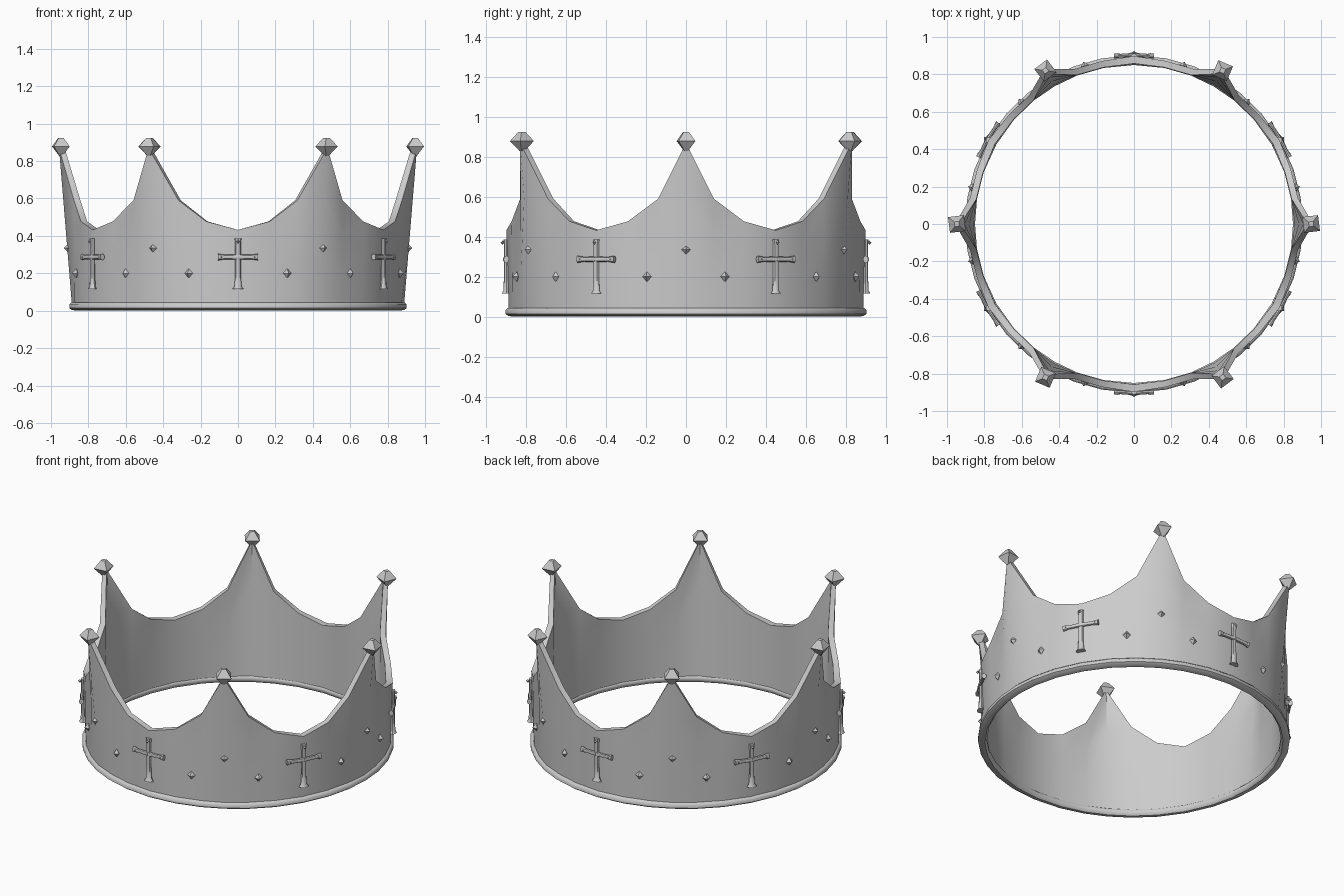
import bpy, bmesh
from math import sin, cos, pi, radians
from mathutils import Matrix, Vector

if "Cube" in bpy.data.objects:
    bpy.data.objects.remove(bpy.data.objects["Cube"])


def make(name, bm, angle=40):
    bmesh.ops.recalc_face_normals(bm, faces=bm.faces)
    me = bpy.data.meshes.new(name)
    bm.to_mesh(me)
    bm.free()
    ob = bpy.data.objects.new(name, me)
    bpy.context.collection.objects.link(ob)
    if angle:
        bpy.ops.object.select_all(action='DESELECT')
        ob.select_set(True)
        bpy.context.view_layer.objects.active = ob
        bpy.ops.object.shade_smooth_by_angle(angle=radians(angle))
    return ob


def grid_loop(bm, rings):
    """Bridge closed profiles placed around the crown axis."""
    vs = [[bm.verts.new(p) for p in ring] for ring in rings]
    n, m = len(vs), len(vs[0])
    for i in range(n):
        a, b = vs[i], vs[(i + 1) % n]
        for j in range(m):
            k = (j + 1) % m
            bm.faces.new((a[j], b[j], b[k], a[k]))


def lathe(bm, profile, sides, mat):
    """Capped turned solid along local z from (radius, height) pairs."""
    rows = [[bm.verts.new(mat @ Vector((r * cos(2 * pi * i / sides), r * sin(2 * pi * i / sides), h)))
             for i in range(sides)] for r, h in profile]
    for a, b in zip(rows, rows[1:]):
        for i in range(sides):
            k = (i + 1) % sides
            bm.faces.new((a[i], a[k], b[k], b[i]))
    bm.faces.new(rows[0][::-1])
    bm.faces.new(rows[-1])


def on_wall(deg, r, z):
    """Local frame on the band: x outward, y along the wall, z up."""
    return Matrix.Rotation(radians(deg), 4, 'Z') @ Matrix.Translation((r, 0, z))


def polar(deg, r, z):
    a = radians(deg)
    return (r * cos(a), r * sin(a), z)


# one sixth of the crown: angle from peak, top height, bottom / top outer radius, top thickness
COLS = [(0, 0.87, 0.888, 0.957, 0.03), (9, 0.59, 0.884, 0.888, 0.035),
        (19, 0.477, 0.884, 0.888, 0.035), (30, 0.432, 0.886, 0.898, 0.04),
        (41, 0.477, 0.884, 0.888, 0.035), (51, 0.59, 0.884, 0.888, 0.035)]

# pointed band
bm = bmesh.new()
rings = []
for s in range(6):
    for off, top, r0, r1, th in COLS:
        d = 60 * s + off
        ts = (0, 0.33, 0.67, 1)
        z = lambda t: 0.03 + (top - 0.03) * t
        outer = [polar(d, r0 + (r1 - r0) * t, z(t)) for t in ts]
        inner = [polar(d, r0 + (r1 - r0) * t - 0.03 + (0.03 - th) * t, z(t)) for t in ts]
        rings.append(outer + inner[::-1])
grid_loop(bm, rings)
make("crown_band", bm, 45)

# rounded base rim
bm = bmesh.new()
RIM = [(0.888, 0.004), (0.902, 0.014), (0.902, 0.032), (0.89, 0.044),
       (0.862, 0.044), (0.85, 0.032), (0.85, 0.012), (0.862, 0.0)]
grid_loop(bm, [[polar(60 * s + c[0], r, z) for r, z in RIM] for s in range(6) for c in COLS])
make("base_rim", bm, 50)

# four-sided finials on the peaks
GEM = [(0.012, -0.05), (0.06, 0), (0.018, 0.046)]
bm = bmesh.new()
for s in range(6):
    lathe(bm, GEM, 4, on_wall(60 * s, 0.947, 0.878) @ Matrix.Rotation(radians(52), 4, 'Z'))
make("peak_gems", bm, 0)


# small studs set on the band
def stud(bm, deg, r, z, size):
    lathe(bm, [(size * 0.1, -size), (size, 0), (size * 0.1, size)], 4, on_wall(deg, r, z))


bm = bmesh.new()
for s in range(6):
    stud(bm, 60 * s, 0.908, 0.335, 0.023)
    for side in (-1, 1):
        stud(bm, 60 * s + side * 12.7, 0.886, 0.2, 0.023)
make("band_studs", bm, 0)

# crosses with flared ends, set in the valleys
bm = bmesh.new()
tips = bmesh.new()
squash = Matrix.Diagonal((0.8, 1, 1, 1))
for s in range(6):
    d = 60 * s + 30
    lathe(bm, [(0.03, 0.115), (0.019, 0.13), (0.015, 0.2), (0.015, 0.35), (0.018, 0.385)], 8,
          on_wall(d, 0.898, 0) @ squash)
    for side in (-1, 1):
        turn = Matrix.Rotation(radians(-90 * side), 4, 'X')
        lathe(bm, [(0.014, 0), (0.012, 0.07), (0.018, 0.107)], 8,
              on_wall(d, 0.904, 0.287) @ turn @ Matrix.Rotation(radians(-3), 4, 'Y') @ squash)
        stud(tips, d + side * 5.6, 0.909, 0.287, 0.01)
    stud(tips, d, 0.917, 0.37, 0.01)
make("crosses", bm)
make("cross_tip_studs", tips, 0)
